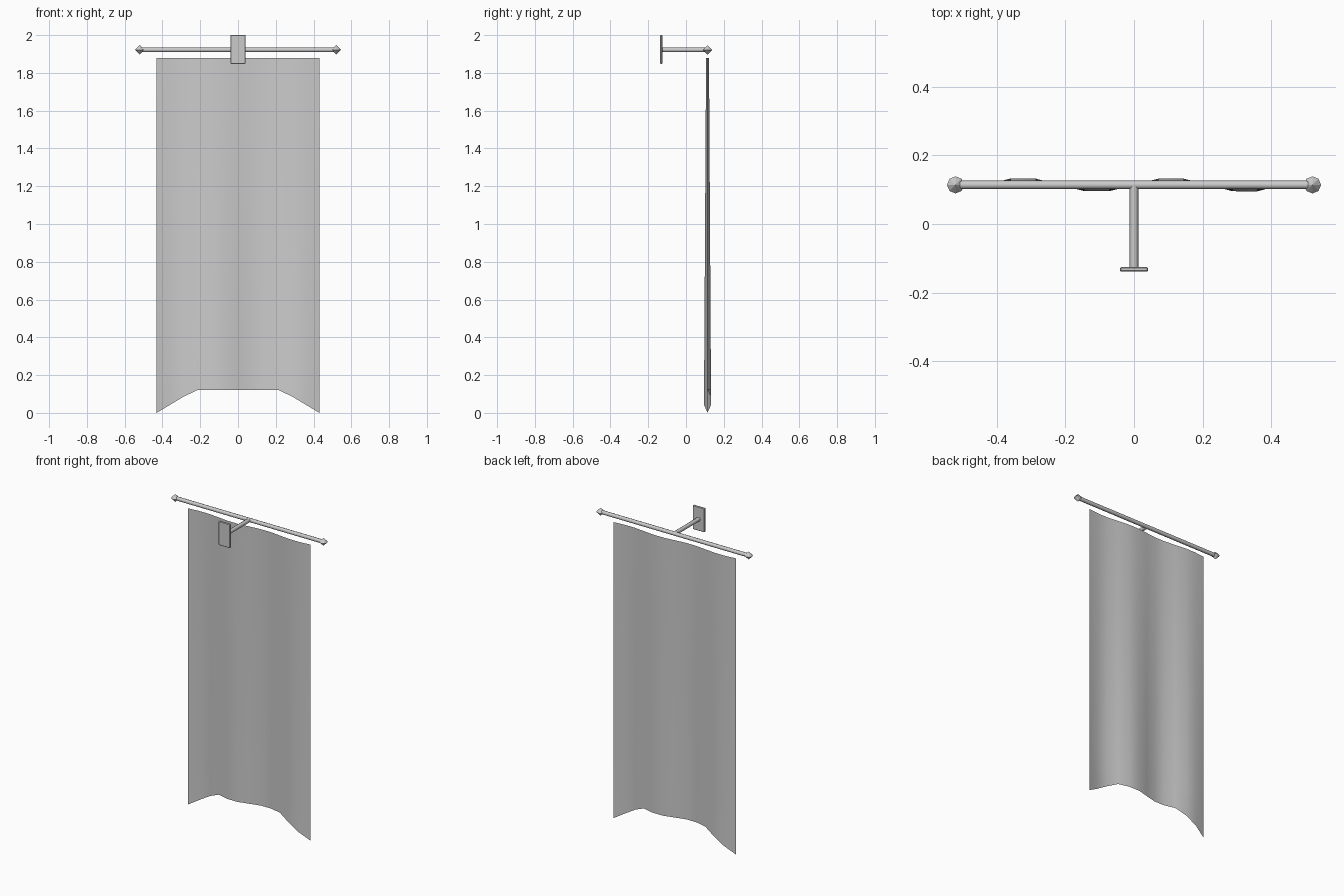
import bpy, bmesh, math
from mathutils import Matrix, Vector

if "Cube" in bpy.data.objects:
    bpy.data.objects.remove(bpy.data.objects["Cube"])

ROD_Y, ROD_Z = 0.114, 1.922


def make_object(name, bm, smooth=True):
    bmesh.ops.recalc_face_normals(bm, faces=bm.faces)
    mesh = bpy.data.meshes.new(name)
    bm.to_mesh(mesh)
    bm.free()
    obj = bpy.data.objects.new(name, mesh)
    bpy.context.collection.objects.link(obj)
    if smooth:
        bpy.ops.object.select_all(action='DESELECT')
        obj.select_set(True)
        bpy.context.view_layer.objects.active = obj
        bpy.ops.object.shade_smooth_by_angle(angle=math.radians(50))
    return obj


def tube(name, start, end, radius, sides=8):
    a, b = Vector(start), Vector(end)
    turn = (b - a).to_track_quat('Z', 'Y').to_matrix().to_4x4()
    bm = bmesh.new()
    bmesh.ops.create_cone(bm, cap_ends=True, segments=sides, radius1=radius,
                          radius2=radius, depth=(b - a).length,
                          matrix=Matrix.Translation((a + b) / 2) @ turn)
    return make_object(name, bm)


def finial(name, x, radius=0.025, sides=8):
    # faceted double cone
    bm = bmesh.new()
    ring = [bm.verts.new((x + radius * math.cos(t), ROD_Y + radius * math.sin(t), ROD_Z))
            for t in (2 * math.pi * i / sides for i in range(sides))]
    for dz in (radius, -radius):
        tip = bm.verts.new((x, ROD_Y, ROD_Z + dz))
        for i in range(sides):
            bm.faces.new((ring[i], ring[(i + 1) % sides], tip))
    return make_object(name, bm, smooth=False)


# Rippled cloth with a notched lower edge
HALF, TOP, COLS, ROWS = 0.431, 1.88, 12, 8
bm = bmesh.new()
grid = []
for i in range(COLS + 1):
    x = -HALF + 2 * HALF * i / COLS
    bottom = min(0.12, 0.6 * (HALF - abs(x)))
    column = []
    for j in range(ROWS + 1):
        z = bottom + (TOP - bottom) * j / ROWS
        ripple = 0.022 - 0.013 * z / TOP
        y = ROD_Y + ripple * math.sin(2 * math.pi * i / 6)
        column.append(bm.verts.new((x, y, z)))
    grid.append(column)
for i in range(COLS):
    for j in range(ROWS):
        bm.faces.new((grid[i][j], grid[i + 1][j], grid[i + 1][j + 1], grid[i][j + 1]))
make_object("banner_cloth", bm)

# Rod, finials and wall arm
tube("cross_rod", (-0.51, ROD_Y, ROD_Z), (0.51, ROD_Y, ROD_Z), 0.0125)
for side, label in ((-1, "left"), (1, "right")):
    finial("finial_" + label, side * 0.52)
tube("wall_arm", (0, -0.13, ROD_Z), (0, ROD_Y, ROD_Z), 0.0125)

# Wall plate
bm = bmesh.new()
bmesh.ops.create_cube(bm, size=1, matrix=Matrix.Translation((0, -0.132, 1.924))
                      @ Matrix.Diagonal((0.082, 0.013, 0.152, 1)))
bmesh.ops.bevel(bm, geom=bm.edges[:], offset=0.003, segments=1, affect='EDGES')
make_object("wall_plate", bm, smooth=False)
